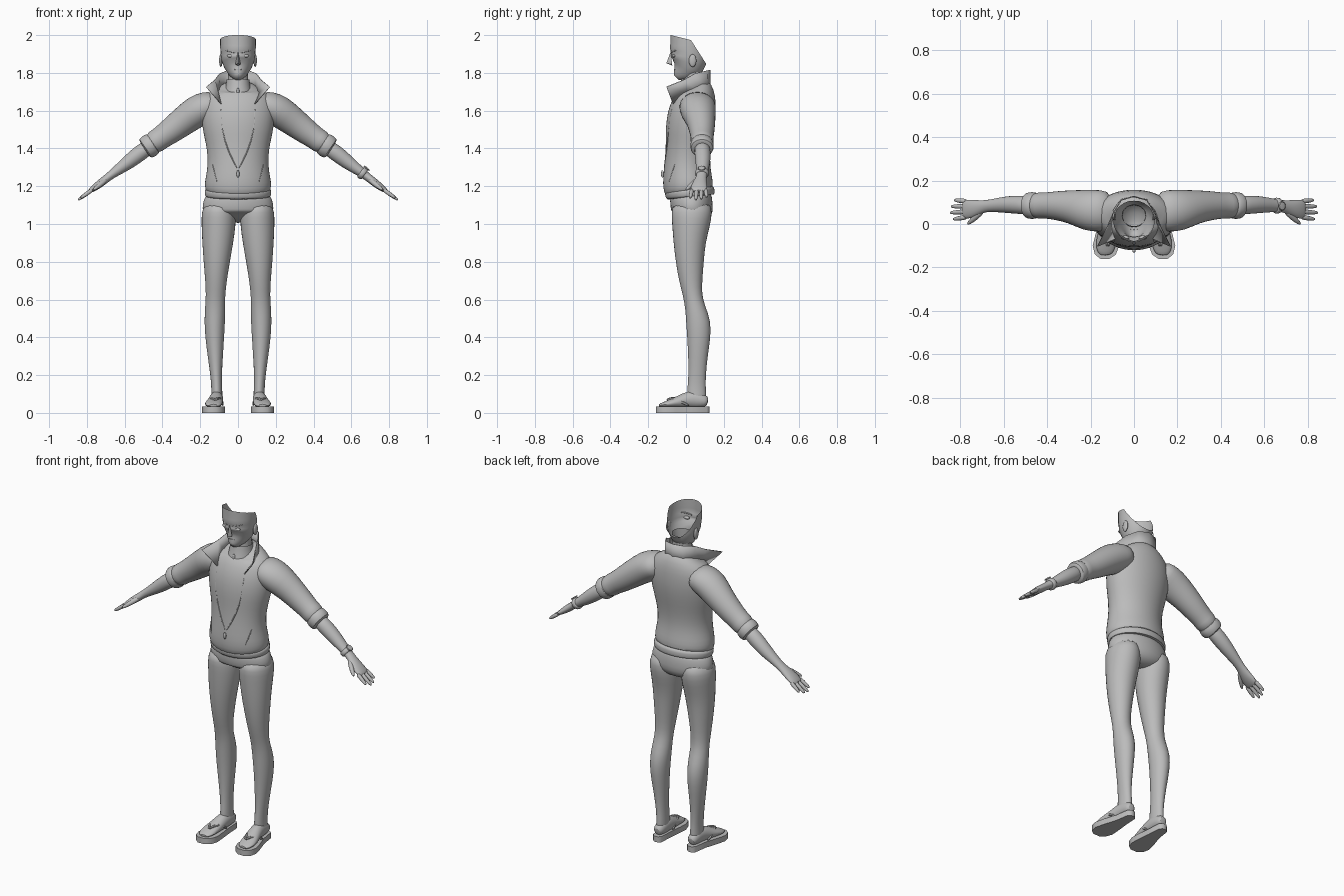
import bpy, bmesh, math
from mathutils import Vector

grey = bpy.data.materials.new("plain_grey")
grey.diffuse_color = (0.5, 0.5, 0.5, 1)
X, Y = Vector((1, 0, 0)), Vector((0, 1, 0))


def finish(name, bm, mirror=False, subsurf=0, solid=0):
    """Turn a bmesh into a smooth shaded object."""
    bmesh.ops.recalc_face_normals(bm, faces=bm.faces)
    me = bpy.data.meshes.new(name)
    bm.to_mesh(me)
    bm.free()
    me.materials.append(grey)
    for p in me.polygons:
        p.use_smooth = True
    me.set_sharp_from_angle(angle=math.radians(50))
    ob = bpy.data.objects.new(name, me)
    bpy.context.collection.objects.link(ob)
    if mirror:
        ob.modifiers.new("mirror", 'MIRROR').use_mirror_merge = False
    if solid:
        ob.modifiers.new("solid", 'SOLIDIFY').thickness = solid
    if subsurf:
        ob.modifiers.new("smooth", 'SUBSURF').levels = subsurf
        ob.modifiers["smooth"].render_levels = subsurf
    return ob


def loft_mesh(rows, seg=16, ref=Y, caps=(True, True)):
    """Rings (x, y, z, half across, half along ref) joined in sequence."""
    bm = bmesh.new()
    c = [Vector(r[:3]) for r in rows]
    k = 3 / (2 + math.cos(math.tau / seg))      # undo subdivision shrinkage
    rings = []
    for i, r in enumerate(rows):
        t = (c[min(i + 1, len(c) - 1)] - c[max(i - 1, 0)]).normalized()
        v = (ref - t * ref.dot(t)).normalized()
        u = v.cross(t)
        rings.append([bm.verts.new(c[i] + k * (u * r[3] * math.cos(a) + v * r[4] * math.sin(a)))
                      for a in (math.tau * j / seg for j in range(seg))])
    for p, q in zip(rings, rings[1:]):
        for j in range(seg):
            n = (j + 1) % seg
            bm.faces.new((p[j], p[n], q[n], q[j]))
    for on, ring in zip(caps, (rings[0], rings[-1])):
        if on:
            bm.faces.new(ring)
    return bm


def loft(name, rows, seg=16, ref=Y, caps=(True, True), mirror=False, subsurf=1):
    return finish(name, loft_mesh(rows, seg, ref, caps), mirror, subsurf)


def tube(name, pts, r, mirror=False, ref=Y):
    return loft(name, [(*p, r, r) for p in pts], 6, ref, mirror=mirror)


def upright(rows, cx=0):
    """Rows of (z, half width, y front, y back) to loft rows."""
    return [(cx, (f + b) / 2, z, w, (b - f) / 2) for z, w, f, b in rows]


def surface(ob, x, z):
    """Front surface point of an object."""
    ev = ob.evaluated_get(bpy.context.evaluated_depsgraph_get())
    hit, loc, _, _ = ev.ray_cast(Vector((x, -1, z)), Y)
    return loc.copy() if hit else Vector((x, -0.1, z))


def ball(name, co, size, mirror=False):
    bm = bmesh.new()
    bmesh.ops.create_uvsphere(bm, u_segments=12, v_segments=8, radius=1)
    for v in bm.verts:
        v.co = Vector((v.co.x * size[0], v.co.y * size[1], v.co.z * size[2])) + Vector(co)
    return finish(name, bm, mirror)


# Jacket body and waistband
jacket = loft("jacket_body", upright([
    (1.165, .163, -.105, .138), (1.18, .172, -.116, .142), (1.22, .177, -.123, .142),
    (1.28, .163, -.118, .131), (1.35, .158, -.11, .126), (1.43, .17, -.106, .135),
    (1.50, .187, -.108, .148), (1.58, .195, -.098, .159), (1.64, .19, -.072, .161),
    (1.69, .165, -.045, .156), (1.72, .11, -.032, .14), (1.745, .06, -.02, .10)]), seg=24)
loft("jacket_waistband", upright([
    (1.142, .164, -.098, .142), (1.145, .173, -.106, .149), (1.16, .176, -.11, .152),
    (1.18, .176, -.113, .15), (1.19, .165, -.105, .14)]), seg=24)

# Sleeves with rolled cuffs
loft("sleeve", [
    (.10, .06, 1.645, .06, .085), (.16, .06, 1.625, .08, .097), (.215, .063, 1.60, .086, .095),
    (.285, .08, 1.548, .077, .076), (.36, .085, 1.49, .068, .066), (.415, .085, 1.452, .059, .058),
    (.435, .085, 1.437, .063, .062), (.455, .085, 1.423, .052, .054), (.475, .085, 1.408, .05, .05)],
    mirror=True)
loft("rolled_cuff", [
    (.445, .085, 1.431, .048, .05), (.45, .085, 1.428, .06, .06), (.47, .085, 1.413, .064, .062),
    (.49, .085, 1.398, .06, .06), (.495, .085, 1.395, .045, .045)], mirror=True)

# Forearm and palm
loft("forearm_and_palm", [
    (.45, .085, 1.425, .04, .04), (.52, .088, 1.375, .043, .043), (.58, .09, 1.327, .038, .039),
    (.64, .086, 1.283, .027, .031), (.68, .083, 1.254, .021, .026), (.71, .077, 1.23, .021, .032),
    (.745, .07, 1.203, .02, .042), (.775, .068, 1.181, .014, .044), (.79, .068, 1.17, .009, .038)],
    mirror=True)

# Fingers and thumb
for i, (y, tip_y, length) in enumerate([(.032, .022, .066), (.057, .052, .08),
                                        (.081, .081, .076), (.104, .11, .06)]):
    pts = [(.768 + length * t, y + (tip_y - y) * t, 1.184 - .72 * length * t) for t in (0, .4, .8, 1)]
    loft("finger_%d" % (i + 1), [(*p, r, r) for p, r in zip(pts, (.011, .011, .009, .005))],
         8, mirror=True)
loft("thumb", [(.695, .065, 1.237, .014, .014), (.725, .035, 1.212, .014, .014),
               (.75, .013, 1.193, .011, .011), (.768, -.002, 1.178, .005, .005)],
     8, ref=Vector((0, 0, 1)), mirror=True)

# Wrist watch on one side
loft("watch_strap", [(.648, .085, 1.277, .03, .033), (.652, .085, 1.274, .034, .037),
                     (.668, .084, 1.262, .033, .036), (.672, .084, 1.259, .028, .031)])
loft("watch_case", [(.678, .083, 1.291, .022, .022), (.685, .083, 1.30, .022, .022)], 12)

# Trousers: hips and legs
loft("trouser_hips", upright([
    (1.18, .155, -.085, .13), (1.13, .182, -.085, .138), (1.08, .191, -.08, .143),
    (1.05, .175, -.074, .138), (1.03, .12, -.05, .10), (1.015, .04, -.01, .05)]), seg=24)
leg = [(1.12, .175, .03, -.07, .125), (1.06, .193, .012, -.077, .14), (1.0, .193, .012, -.074, .127),
       (.9, .189, .026, -.066, .102), (.8, .182, .044, -.054, .094), (.7, .173, .06, -.036, .086),
       (.62, .169, .069, -.014, .084), (.56, .174, .068, -.004, .10), (.48, .178, .069, .001, .132),
       (.4, .173, .074, .007, .13), (.3, .16, .08, .012, .114), (.2, .146, .086, .014, .104),
       (.13, .14, .084, .008, .104), (.08, .143, .082, .005, .108), (.05, .138, .085, .01, .1)]
loft("leg", [((o + i) / 2, (f + b) / 2, z, (o - i) / 2, (b - f) / 2) for z, o, i, f, b in leg],
     mirror=True)

# Feet
loft("foot", [(.112, .117, .058, .02, .02), (.112, .1, .062, .032, .03), (.112, .06, .072, .045, .034),
              (.114, .015, .072, .045, .036), (.122, -.04, .058, .031, .042),
              (.13, -.09, .048, .02, .047), (.132, -.125, .042, .013, .04),
              (.13, -.145, .038, .007, .022)], ref=X, mirror=True)

# Sandal soles
outline = [(.125, .10, .125), (.11, .085, .14), (.03, .08, .152), (-.05, .072, .178),
           (-.10, .069, .19), (-.14, .083, .18), (-.16, .112, .155)]
bm = bmesh.new()
edge = [(a, y) for y, a, b in outline] + [(b, y) for y, a, b in reversed(outline)]
base = bm.faces.new([bm.verts.new((x, y, 0)) for x, y in edge])
top = bmesh.ops.extrude_face_region(bm, geom=[base])["geom"]
bmesh.ops.translate(bm, vec=(0, 0, .034), verts=[v for v in top if isinstance(v, bmesh.types.BMVert)])
finish("sandal_sole", bm, mirror=True)

# Sandal straps
tube("inner_strap", [(.12, -.105, .068), (.105, -.07, .082), (.085, -.03, .07), (.08, .015, .035)],
     .007, True, X)
tube("outer_strap", [(.12, -.105, .068), (.14, -.07, .08), (.16, -.03, .062), (.152, .02, .035)],
     .007, True, X)

# Neck and shirt collar
loft("neck", upright([(1.68, .062, -.02, .10), (1.75, .053, -.016, .088),
                      (1.80, .052, -.012, .085), (1.85, .056, -.01, .09)]), caps=(False, False))
loft("shirt_collar", upright([(1.69, .075, -.045, .115), (1.73, .064, -.032, .10),
                              (1.765, .06, -.026, .096)]), caps=(False, False))

# Wide open jacket collar, built from lower and upper edges
lower = [(0, .128, 1.70), (.06, .115, 1.70), (.095, .07, 1.70), (.105, .01, 1.69), (.092, -.068, 1.635)]
upper = [(0, .13, 1.815), (.06, .112, 1.812), (.098, .05, 1.797), (.125, -.012, 1.762), (.17, -.102, 1.725)]
bm = bmesh.new()
full = [[(-x, y, z) for x, y, z in e[:0:-1]] + e for e in (lower, upper)]
low, high = [[bm.verts.new(p) for p in e] for e in full]
for i in range(len(low) - 1):
    bm.faces.new((low[i], low[i + 1], high[i + 1], high[i]))
finish("jacket_collar", bm, solid=.005)

# Head shell, open above and behind
bm = loft_mesh(upright([
    (1.775, .014, -.068, -.035), (1.785, .03, -.074, -.01), (1.805, .052, -.075, .04),
    (1.835, .074, -.079, .09), (1.87, .087, -.081, .11), (1.90, .091, -.077, .113),
    (1.93, .093, -.083, .114), (1.96, .094, -.082, .114), (2.02, .095, -.082, .114)]), 24,
    caps=(True, False))
bmesh.ops.subdivide_edges(bm, edges=bm.edges, cuts=1, use_grid_fill=True, smooth=.3)
for co, no in (((0, .03, 1.968), (0, .125, .08)), ((0, -.08, 2.0), (0, .025, .1))):
    bmesh.ops.bisect_plane(bm, geom=bm.verts[:] + bm.edges[:] + bm.faces[:],
                           plane_co=co, plane_no=no, clear_outer=True)
head = finish("head_shell", bm)

# Nose as a small wedge
bm = bmesh.new()
n = [bm.verts.new(p) for p in ((0, -.08, 1.915), (-.014, -.074, 1.845), (.014, -.074, 1.845),
                               (0, -.104, 1.851), (0, -.07, 1.838))]
for f in ((0, 1, 3), (0, 3, 2), (1, 4, 3), (3, 4, 2)):
    bm.faces.new([n[i] for i in f])
finish("nose", bm)

# Eyes, brows, mouth and ears
bpy.context.view_layer.update()
ball("eye", surface(head, .04, 1.89) + Vector((0, .006, 0)), (.019, .01, .009), True)
tube("brow", [surface(head, x, z) for x, z in ((.012, 1.905), (.04, 1.915), (.07, 1.92))], .004, True)
tube("mouth", [surface(head, x, 1.818) for x in (-.022, 0, .022)], .003)
ball("ear", (.091, .035, 1.865), (.009, .02, .034), True)

# Jacket opening, pocket seams and zip pulls
tube("opening_edge", [surface(jacket, x, z) for x, z in
     ((.09, 1.62), (.088, 1.55), (.075, 1.45), (.04, 1.36), (.002, 1.29))], .003, True)
tube("pocket_seam", [surface(jacket, x, z) for x, z in ((.135, 1.32), (.125, 1.27), (.11, 1.22))],
     .003, True)
for name, z in (("jacket_zip_pull", 1.265), ("shirt_zip_pull", 1.70)):
    p = surface(jacket, 0, z)
    ball(name, p + Vector((0, -.006, 0)), (.008, .008, .02))
